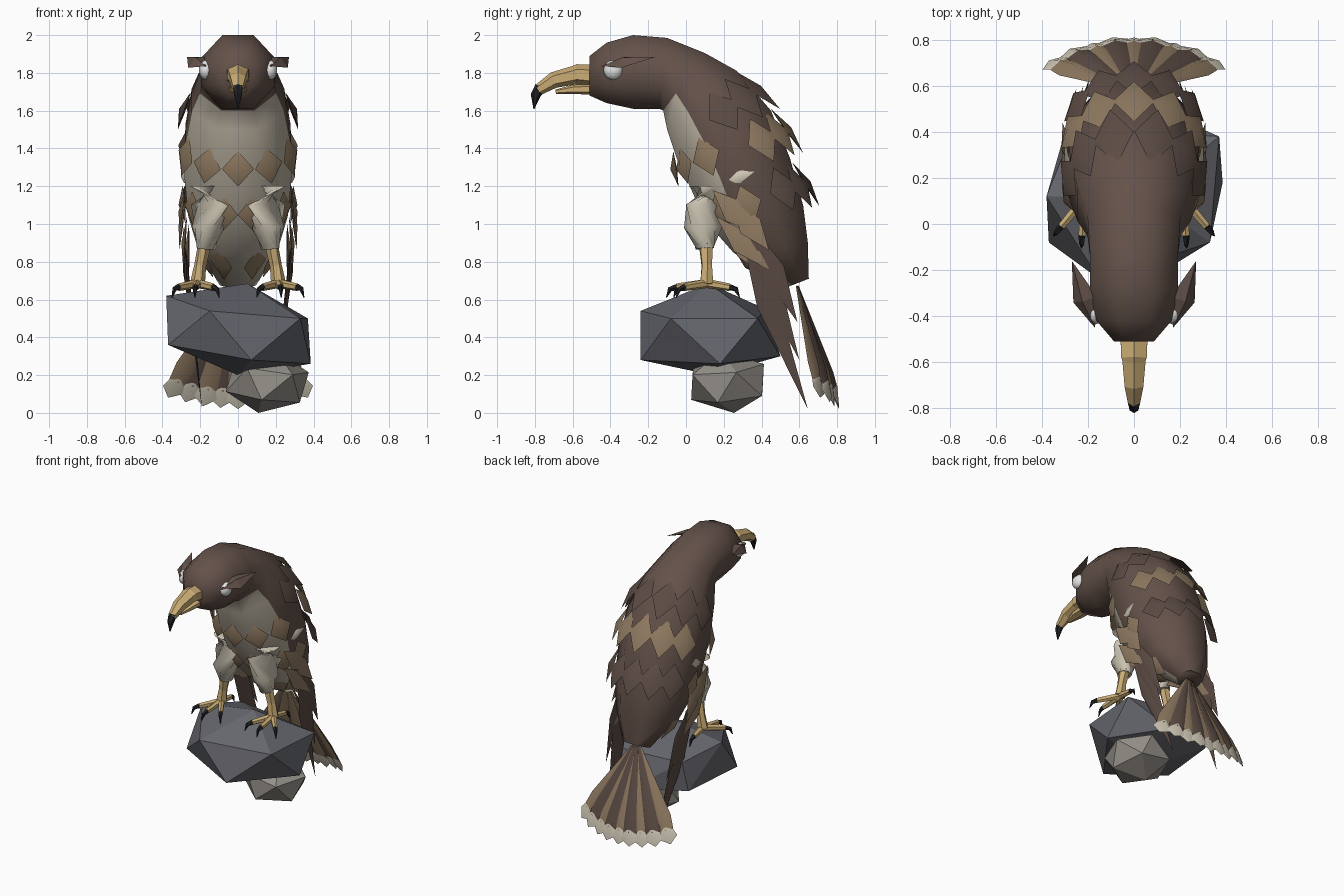
import bpy, bmesh, math
from mathutils import Vector as V

if "Cube" in bpy.data.objects:
    bpy.data.objects.remove(bpy.data.objects["Cube"])

def material(name, r, g, b):
    m = bpy.data.materials.new(name)
    m.diffuse_color = (r, g, b, 1)
    m.use_nodes = True
    m.node_tree.nodes["Principled BSDF"].inputs["Base Color"].default_value = m.diffuse_color
    return m

BROWN = material("brown", .125, .083, .067)
DARK = material("dark_feather", .105, .07, .057)
TAN = material("tan_feather", .27, .19, .117)
CHEST = material("chest_beige", .48, .43, .345)
CREAM = material("cream", .62, .57, .46)
GOLD = material("gold", .60, .42, .18)
BLACK = material("black", .015, .015, .018)
ROCK = material("rock_grey", .13, .133, .152)
STONE = material("stone_grey", .30, .28, .25)
WHITE = material("eye_white", .78, .78, .79)


class Part:
    """Collects faces, then becomes one object."""
    def __init__(self):
        self.v, self.f, self.m = [], [], []

    def add(self, verts, faces, mat):
        n = len(self.v)
        self.v += verts
        self.f += [[i + n for i in f] for f in faces]
        self.m += mat if isinstance(mat, list) else [mat] * len(faces)

    def loft(self, rings, mat):
        k = len(rings[0])
        faces = [(i*k + j, i*k + (j+1) % k, (i+1)*k + (j+1) % k, (i+1)*k + j)
                 for i in range(len(rings) - 1) for j in range(k)]
        mats = [mat(i, j) if callable(mat) else mat for i in range(len(rings) - 1) for j in range(k)]
        faces += [list(range(k))[::-1], [(len(rings)-1)*k + j for j in range(k)]]
        self.add([p for r in rings for p in r], faces, mats + [mats[0], mats[-1]])

    def tube(self, pts, mat, sides=6):
        """pts: (x, y, z, half width, half height)"""
        rings, c = [], [V(p[:3]) for p in pts]
        for i, p in enumerate(pts):
            d = (c[min(i+1, len(c)-1)] - c[max(i-1, 0)]).normalized()
            s = d.cross(V((0, 0, 1)))
            s = s.normalized() if s.length > .01 else V((1, 0, 0))
            u = s.cross(d)
            angs = [2*math.pi*(j + .5)/sides for j in range(sides)]
            rings.append([c[i] + s*p[3]*math.cos(a) + u*p[4]*math.sin(a) for a in angs])
        self.loft(rings, mat)

    def feather(self, base, tip, out, width, mat, widest=.5, depth=.02):
        """Pointed kite with a raised ridge"""
        base, tip = V(base), V(tip)
        side = (tip - base).cross(V(out)).normalized()
        out = side.cross(tip - base).normalized()
        mid = base.lerp(tip, widest)
        self.add([base, mid + side*width/2, tip, mid - side*width/2, mid + out*depth, mid - out*depth*.2],
                 [(0, 1, 4), (1, 2, 4), (2, 3, 4), (3, 0, 4), (1, 0, 5), (2, 1, 5), (3, 2, 5), (0, 3, 5)], mat)

    def finish(self, name, smooth=False, mirror=False):
        me = bpy.data.meshes.new(name)
        me.from_pydata(self.v, [], self.f)
        mats = list(dict.fromkeys(self.m))
        for m in mats:
            me.materials.append(m)
        for p, m in zip(me.polygons, self.m):
            p.material_index = mats.index(m)
            p.use_smooth = smooth
        bm = bmesh.new()
        bm.from_mesh(me)
        bmesh.ops.recalc_face_normals(bm, faces=bm.faces)
        bm.to_mesh(me)
        bm.free()
        if smooth:
            me.set_sharp_from_angle(angle=math.radians(62))
        ob = bpy.data.objects.new(name, me)
        bpy.context.collection.objects.link(ob)
        if mirror:
            ob.modifiers.new("Mirror", 'MIRROR').use_mirror_merge = False
        return ob


# Body: eight-sided rings (back y, back z, front y, front z, half width)
RINGS = [(-.51, 1.89, -.51, 1.68, .09), (-.42, 1.96, -.42, 1.64, .17), (-.28, 2.0, -.28, 1.61, .2),
         (-.1, 1.985, -.14, 1.61, .2), (.1, 1.905, -.12, 1.6, .21), (.27, 1.81, -.1, 1.5, .255),
         (.45, 1.6, -.05, 1.35, .29), (.55, 1.35, .02, 1.2, .295), (.62, 1.1, .1, 1.02, .275),
         (.645, .9, .25, .85, .22), (.65, .71, .52, .66, .1)]

def on_body(s, deg, out=0):
    """Point at ring position s and angle from the back, with its outward direction"""
    i = min(int(s), 9)
    r = [a + (b - a)*(s - i) for a, b in zip(RINGS[i], RINGS[i+1])]
    a = math.radians(deg)
    c = V((0, (r[0] + r[2])/2, (r[1] + r[3])/2))
    half = V((0, (r[0] - r[2])/2, (r[1] - r[3])/2))
    d = half*math.cos(a) + V((r[4]*math.sin(a), 0, 0))
    n = d.normalized()
    return c + d + n*out, n

body = Part()
k8 = 1/math.cos(math.pi/8)
rings = []
for i in range(11):
    c = (on_body(i, 0)[0] + on_body(i, 180)[0])/2
    rings.append([c + (on_body(i, 22.5 + 45*j)[0] - c)*(k8 if j in (0, 3, 4, 7) else 1.04) for j in range(8)])
body.loft(rings, lambda i, j: CHEST if 4 <= i < 10 and j in (2, 3, 4) else BROWN)
body.finish("body", smooth=True)

# Rows of diamond feathers on the back and chest
def feather_row(part, s0, s1, angles, mat, width=.165, lift=.055):
    for a in angles:
        p, n = on_body(s0, a, .005)
        part.feather(p, on_body(s1, a, lift*(.45 + .55*abs(math.cos(math.radians(a)))))[0], n, width, mat, .5, .03)

back = Part()
feather_row(back, 4.95, 6.05, (-76, -47, -17, 17, 47, 76), DARK, .185, .065)
feather_row(back, 5.95, 6.98, (-55, -28, 0, 28, 55), TAN, .185, .075)
feather_row(back, 7.1, 8.1, (-51, -26, 0, 26, 51), DARK, .185, .085)
back.finish("back_feathers", smooth=True)
front = Part()
feather_row(front, 5.75, 6.9, (116, 149, 180, 211, 244), TAN, .17, .055)
feather_row(front, 7.3, 8.3, (95, 125, 165, 195, 235, 265), TAN, .16, .04)
feather_row(front, 8.85, 9.75, (120, 153, 207, 240), TAN, .14, .03)
front.finish("chest_feathers", smooth=True)

# Folded wings
wing = Part()
out = (1, 0, .1)
wing.feather((.265, .19, 1.22), (.30, .37, 1.28), out, .07, CREAM)
wing.feather((.28, .14, 1.18), (.31, .38, .95), out, .14, TAN)
wing.feather((.28, .24, 1.12), (.31, .44, .86), out, .13, TAN)
wing.feather((.27, .16, 1.04), (.29, .44, .76), out, .13, TAN)
wing.feather((.26, .2, 1.0), (.26, .5, .68), out, .13, TAN, .4)
wing.feather((.28, .3, .92), (.19, .645, .02), out, .115, DARK, .38)
wing.feather((.29, .33, .98), (.22, .60, .28), out, .12, DARK, .4)
wing.feather((.29, .36, .98), (.25, .59, .48), out, .12, DARK, .45)
wing.finish("wings", smooth=True, mirror=True)

# Tail fan with cream tips
tail = Part()
for i in range(9):
    t = (i - 4)/4
    b = V((.03*t, .585, .67))
    e = V((.37*t, .81 - .1*t*t, .02 + .06*t*t))
    d = e - b
    side = d.cross(V((.45*t, 1, .3))).normalized()
    n = side.cross(d).normalized()
    if n.y < 0:
        n = -n
    b += n*.008*(i % 2)
    rows = [(0, .008), (.4, .038), (.72, .062), (.86, .05)]
    rib = [[b + d*f - side*w, b + d*f + n*w*.5, b + d*f + side*w, b + d*f - n*w*.25] for f, w in rows]
    tail.loft(rib, DARK if i % 2 else TAN)
    c = b + d*.83
    tip = [c - side*.04, c - side*.063 + d*.1, b + d, c + side*.063 + d*.1, c + side*.04, c + n*.028, c - n*.014]
    tail.add(tip, [(0, 1, 5), (1, 2, 5), (2, 3, 5), (3, 4, 5), (1, 0, 6), (2, 1, 6), (3, 2, 6), (4, 3, 6)], CREAM)
tail.finish("tail", smooth=True)

# Legs, toes and claws
thigh = Part()
thigh.tube([(.15, .1, 1.2, .108, .085), (.15, .1, 1.1, .118, .088), (.16, .09, .98, .105, .085),
            (.17, .1, .87, .05, .05)], CREAM, 10)
thigh.finish("thighs", smooth=True, mirror=True)
foot = Part()
foot.tube([(.175, .105, .9, .04, .036), (.2, .11, .78, .03, .032), (.215, .11, .68, .04, .04)], GOLD)
for x, y in ((.13, -.02), (.225, -.05), (.315, -.01), (.225, .23)):
    h = V((.215, .11, .685))
    e = V((x, y, .665))
    d = (e - h).normalized()
    foot.tube([(*h, .026, .024), (*h.lerp(e, .55), .02, .022), (*e, .018, .02)], GOLD)
    k, q = e + d*.035, e + d*.055
    foot.tube([(*e, .016, .018), (k.x, k.y, .655, .012, .014), (q.x, q.y, .61, .002, .002)], BLACK, 5)
foot.finish("feet", mirror=True)

# Beak
beak = Part()
beak.tube([(0, -.49, 1.785, .068, .058), (0, -.58, 1.792, .064, .054), (0, -.59, 1.788, .058, .05),
           (0, -.7, 1.762, .047, .043), (0, -.782, 1.71, .028, .03)], GOLD)
beak.tube([(0, -.49, 1.715, .05, .03), (0, -.6, 1.712, .043, .024), (0, -.69, 1.7, .015, .012)], GOLD)
beak.tube([(0, -.77, 1.725, .029, .031), (0, -.797, 1.68, .022, .026), (0, -.805, 1.61, .003, .003)], BLACK)
beak.finish("beak")

# Eyes and brows
bpy.ops.mesh.primitive_uv_sphere_add(segments=12, ring_count=8, radius=.052, location=(.17, -.385, 1.815))
eye = bpy.context.object
eye.name = "eyes"
eye.scale = (.72, 1, 1)
bpy.ops.object.transform_apply(location=True, scale=True)
bpy.ops.object.shade_smooth()
eye.data.materials.append(WHITE)
eye.modifiers.new("Mirror", 'MIRROR')
brow = Part()
brow.feather((.17, -.45, 1.835), (.27, -.16, 1.885), (.55, 0, 1), .12, BROWN, .42, .03)
brow.finish("brows", mirror=True)

# Perch rock: hull of twelve corners
bm = bmesh.new()
for p in [(.05, .12, .685), (-.38, .12, .62), (-.15, -.24, .54), (.33, -.08, .5), (.37, .38, .5), (-.26, .42, .55),
          (-.37, -.08, .36), (.07, -.24, .28), (.385, .18, .26), (.1, .5, .3), (-.3, .4, .34), (0, .14, .2)]:
    bm.verts.new(p)
bmesh.ops.convex_hull(bm, input=bm.verts)
me = bpy.data.meshes.new("perch_rock")
bm.to_mesh(me)
bm.free()
me.materials.append(ROCK)
bpy.context.collection.objects.link(bpy.data.objects.new("perch_rock", me))

# Small supporting stone
bpy.ops.mesh.primitive_ico_sphere_add(subdivisions=1, radius=.235, location=(.155, .22, .155), rotation=(.2, .15, .3))
stone = bpy.context.object
stone.name = "small_stone"
bpy.ops.object.transform_apply(location=True, rotation=True)
low = min(v.co.z for v in stone.data.vertices)
for v in stone.data.vertices:
    v.co.z = (v.co.z - low)*.72
stone.data.materials.append(STONE)
